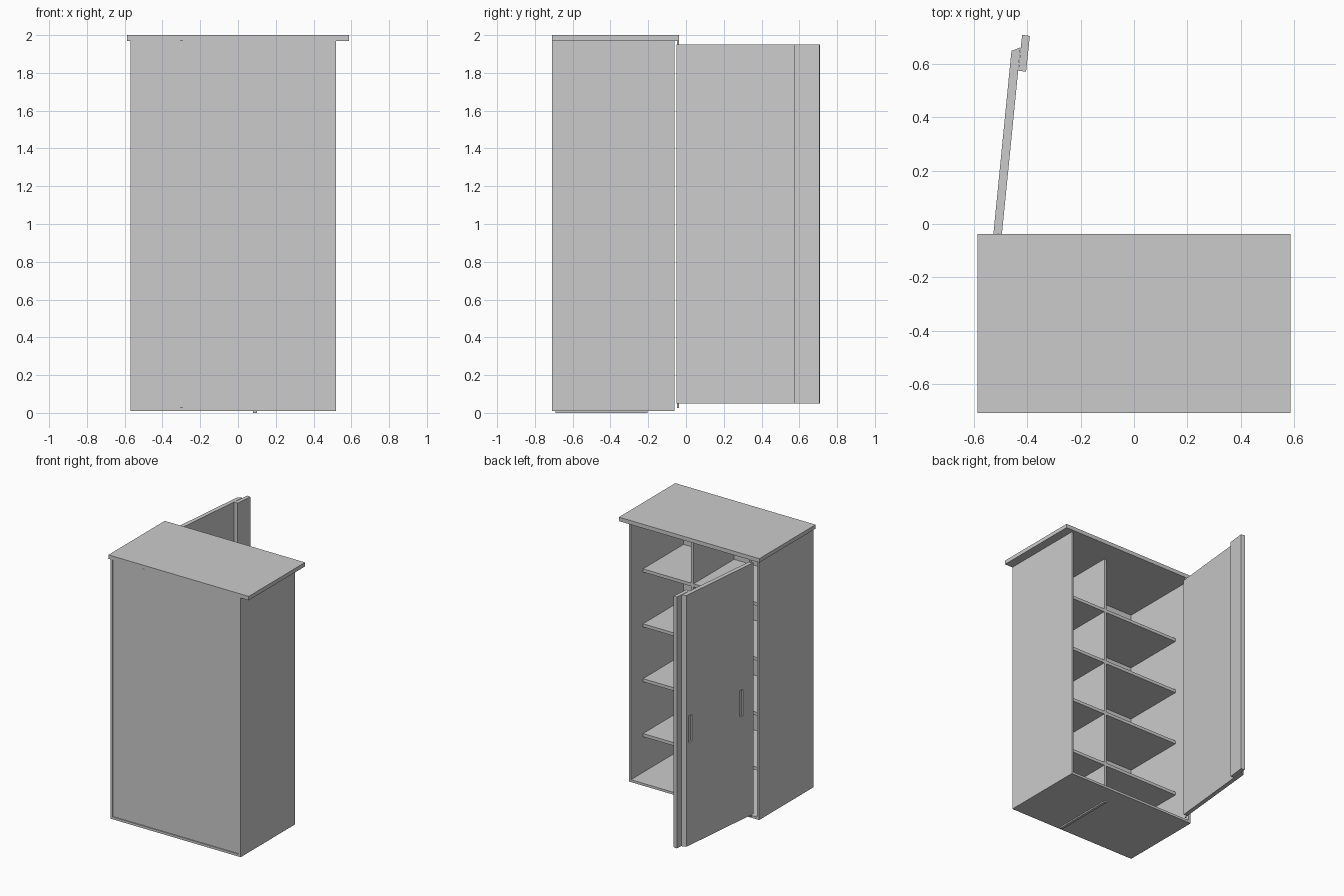
import bpy, bmesh, math

if "Cube" in bpy.data.objects:
    bpy.data.objects.remove(bpy.data.objects["Cube"])


def prism(name, pts, z0, z1):
    """Extrude a plan outline from z0 to z1."""
    bm = bmesh.new()
    face = bm.faces.new([bm.verts.new((x, y, z0)) for x, y in pts])
    ext = bmesh.ops.extrude_face_region(bm, geom=[face])
    for v in ext["geom"]:
        if isinstance(v, bmesh.types.BMVert):
            v.co.z = z1
    bmesh.ops.recalc_face_normals(bm, faces=bm.faces)
    me = bpy.data.meshes.new(name)
    bm.to_mesh(me)
    bm.free()
    ob = bpy.data.objects.new(name, me)
    bpy.context.collection.objects.link(ob)
    return ob


def box(name, x0, x1, y0, y1, z0, z1):
    return prism(name, [(x0, y0), (x1, y0), (x1, y1), (x0, y1)], z0, z1)


BACK, OPEN = -0.71, -0.06       # depth range of the carcass
SHELF_FRONT = -0.205            # shelves are set back from the opening

# Carcass
box("top_panel", -0.587, 0.587, BACK, -0.037, 1.97, 2.0)
box("left_side", -0.57, -0.552, BACK, OPEN, 0.01, 1.97)
box("right_side", 0.503, 0.52, BACK, OPEN, 0.01, 1.97)
box("floor_panel", -0.552, 0.503, BACK, OPEN, 0.01, 0.028)

# Back panels with a joint strip between them
box("back_panel_narrow", -0.552, -0.308, -0.703, -0.69, 0.028, 1.97)
box("back_panel_wide", -0.292, 0.503, -0.703, -0.69, 0.028, 1.97)
box("back_joint", -0.308, -0.292, -0.699, -0.69, 0.028, 1.97)

# Divider passes through the floor
box("divider", 0.08, 0.1, -0.69, SHELF_FRONT, 0.0, 1.97)

# Shelves on both sides of the divider, let into the side panels
for i, z in enumerate((0.31, 0.725, 1.14, 1.555)):
    for side, x0, x1 in (("wide", -0.557, 0.08), ("narrow", 0.1, 0.51)):
        box(f"shelf_{side}_{i + 1}", x0, x1, -0.69, SHELF_FRONT, z - 0.012, z + 0.012)

# Open door with a closing strip on its free edge
door = prism("door", [(-0.529, -0.05), (-0.46, 0.65), (-0.426, 0.663), (-0.497, -0.05)], 0.05, 1.95)
prism("door_strip", [(-0.434, 0.575), (-0.42, 0.71), (-0.391, 0.706), (-0.405, 0.572)], 0.05, 1.95)

# Recessed finger pulls in the outer door face
angle = math.atan2(0.069, 0.70)
for i, t in enumerate((0.18, 0.945)):
    cut = box(f"pull_cutter_{i + 1}", -0.012, 0.012, -0.016, 0.016, 0.83, 1.03)
    cut.location = (-0.529 + 0.069 * t, -0.05 + 0.70 * t, 0)
    cut.rotation_euler.z = -angle
    cut.hide_render = True
    cut.hide_set(True)
    mod = door.modifiers.new(f"pull_{i + 1}", 'BOOLEAN')
    mod.operation = 'DIFFERENCE'
    mod.solver = 'EXACT'
    mod.object = cut

# Hinge pins above and below the door
for name, z in (("lower_pin", 0.04), ("upper_pin", 1.96)):
    bpy.ops.mesh.primitive_cylinder_add(vertices=12, radius=0.006, depth=0.026,
                                        location=(-0.511, -0.066 + 0.03, z))
    bpy.context.object.name = name
    bpy.context.object.location.y = -0.042
